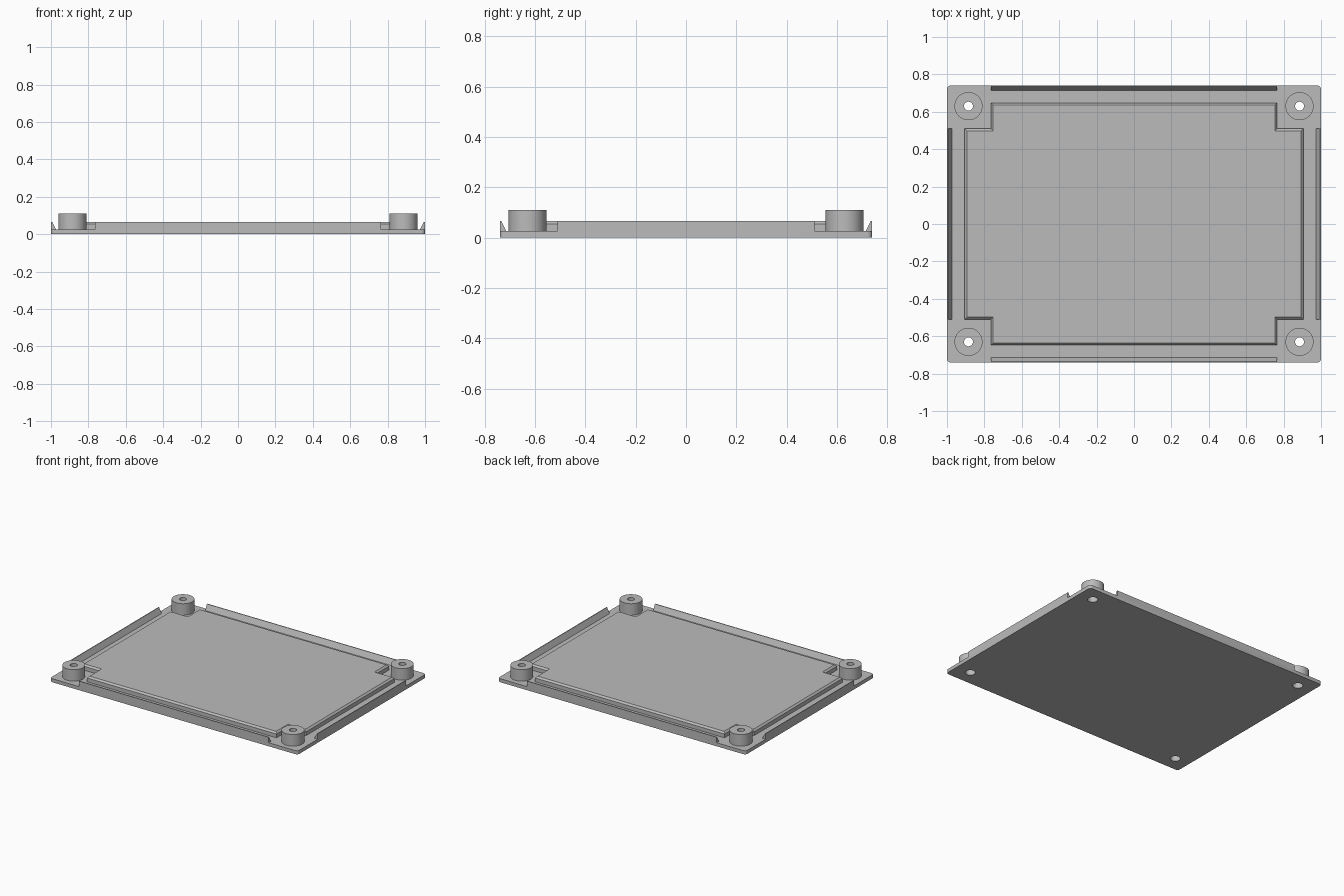
import bpy, bmesh, math
from mathutils import Matrix

cube = bpy.data.objects.get("Cube")
if cube:
    bpy.data.objects.remove(cube, do_unlink=True)

HALF_X, HALF_Y = 1.0, 0.74      # plate half size
FLOOR = 0.026                   # plate thickness
RIM = 0.066                     # height of rails and panel
BOSS_X, BOSS_Y = 0.885, 0.63    # screw boss centres
BOSSES = [(x, y) for x in (-BOSS_X, BOSS_X) for y in (-BOSS_Y, BOSS_Y)]

grey = bpy.data.materials.new("plain grey")
grey.use_nodes = True
grey.diffuse_color = (0.5, 0.5, 0.5, 1)
grey.node_tree.nodes["Principled BSDF"].inputs["Base Color"].default_value = (0.5, 0.5, 0.5, 1)


def finish(name, bm):
    bmesh.ops.recalc_face_normals(bm, faces=bm.faces)
    mesh = bpy.data.meshes.new(name)
    bm.to_mesh(mesh)
    bm.free()
    mesh.materials.append(grey)
    obj = bpy.data.objects.new(name, mesh)
    bpy.context.collection.objects.link(obj)
    return obj


def loft(name, loops):
    """Closed solid through a stack of matching outlines."""
    bm = bmesh.new()
    rings = [[bm.verts.new(p) for p in loop] for loop in loops]
    for low, high in zip(rings, rings[1:]):
        for i in range(len(low)):
            j = (i + 1) % len(low)
            bm.faces.new((low[i], low[j], high[j], high[i]))
    bm.faces.new(rings[0])
    bm.faces.new(rings[-1])
    return finish(name, bm)


def smooth(obj):
    bpy.ops.object.select_all(action="DESELECT")
    obj.select_set(True)
    bpy.context.view_layer.objects.active = obj
    bpy.ops.object.shade_smooth_by_angle(angle=math.radians(30))


# Base plate with rounded corners
def rounded_outline(z, r=0.02, steps=6):
    points = []
    for k, (sx, sy) in enumerate(((1, 1), (-1, 1), (-1, -1), (1, -1))):
        for i in range(steps + 1):
            a = math.pi / 2 * (k + i / steps)
            points.append((sx * (HALF_X - r) + r * math.cos(a),
                           sy * (HALF_Y - r) + r * math.sin(a), z))
    return points


plate = loft("base_plate", [rounded_outline(0), rounded_outline(FLOOR)])

# Screw holes through the plate
bm = bmesh.new()
for x, y in BOSSES:
    bmesh.ops.create_cone(bm, cap_ends=True, segments=32, radius1=0.034, radius2=0.034,
                          depth=0.2, matrix=Matrix.Translation((x, y, 0)))
cutter = finish("hole_cutter", bm)
cutter.hide_render = True
cutter.hide_viewport = True
cutter.display_type = "WIRE"
cut = plate.modifiers.new("screw holes", "BOOLEAN")
cut.operation = "DIFFERENCE"
cut.solver = "EXACT"
cut.object = cutter
smooth(plate)


# Raised panel with notched corners and a chamfered top edge
def notched_outline(z, inset=0):
    ox, oy, nx, ny = (v - inset for v in (0.905, 0.648, 0.765, 0.51))
    quarter = [(ox, ny), (nx, ny), (nx, oy)]
    points = []
    for sx, sy in ((1, 1), (-1, 1), (-1, -1), (1, -1)):
        corner = quarter if sx * sy > 0 else quarter[::-1]
        points += [(sx * x, sy * y, z) for x, y in corner]
    return points


loft("raised_panel", [notched_outline(FLOOR), notched_outline(0.054),
                      notched_outline(RIM, 0.012)])


# Wedge rails along the four edges, sloping inward
def rail(name, edge, half_length, turn):
    profile = [(edge, FLOOR), (edge, RIM), (edge - 0.006, RIM), (edge - 0.026, FLOOR)]
    obj = loft(name, [[(x, s * half_length, z) for x, z in profile] for s in (-1, 1)])
    obj.data.transform(Matrix.Rotation(math.radians(turn), 4, "Z"))


rail("left_rail", HALF_X, 0.51, 0)
rail("back_rail", HALF_Y, 0.765, 90)
rail("right_rail", HALF_X, 0.51, 180)
rail("front_rail", HALF_Y, 0.765, 270)

# Screw bosses, turned from a stepped tube section
section = [(0.024, 0.11), (0.075, 0.11), (0.075, FLOOR), (0.034, FLOOR),
           (0.034, 0.07), (0.024, 0.07)]
for x, y in BOSSES:
    bm = bmesh.new()
    verts = [bm.verts.new((r, 0, z)) for r, z in section]
    edges = [bm.edges.new((verts[i - 1], verts[i])) for i in range(len(verts))]
    bmesh.ops.spin(bm, geom=verts + edges, cent=(0, 0, 0), axis=(0, 0, 1),
                   angle=math.tau, steps=48)
    bmesh.ops.remove_doubles(bm, verts=bm.verts, dist=0.0005)
    side = ("back" if y > 0 else "front") + ("_left" if x > 0 else "_right")
    boss = finish(side + "_screw_boss", bm)
    boss.location = (x, y, 0)
    smooth(boss)
